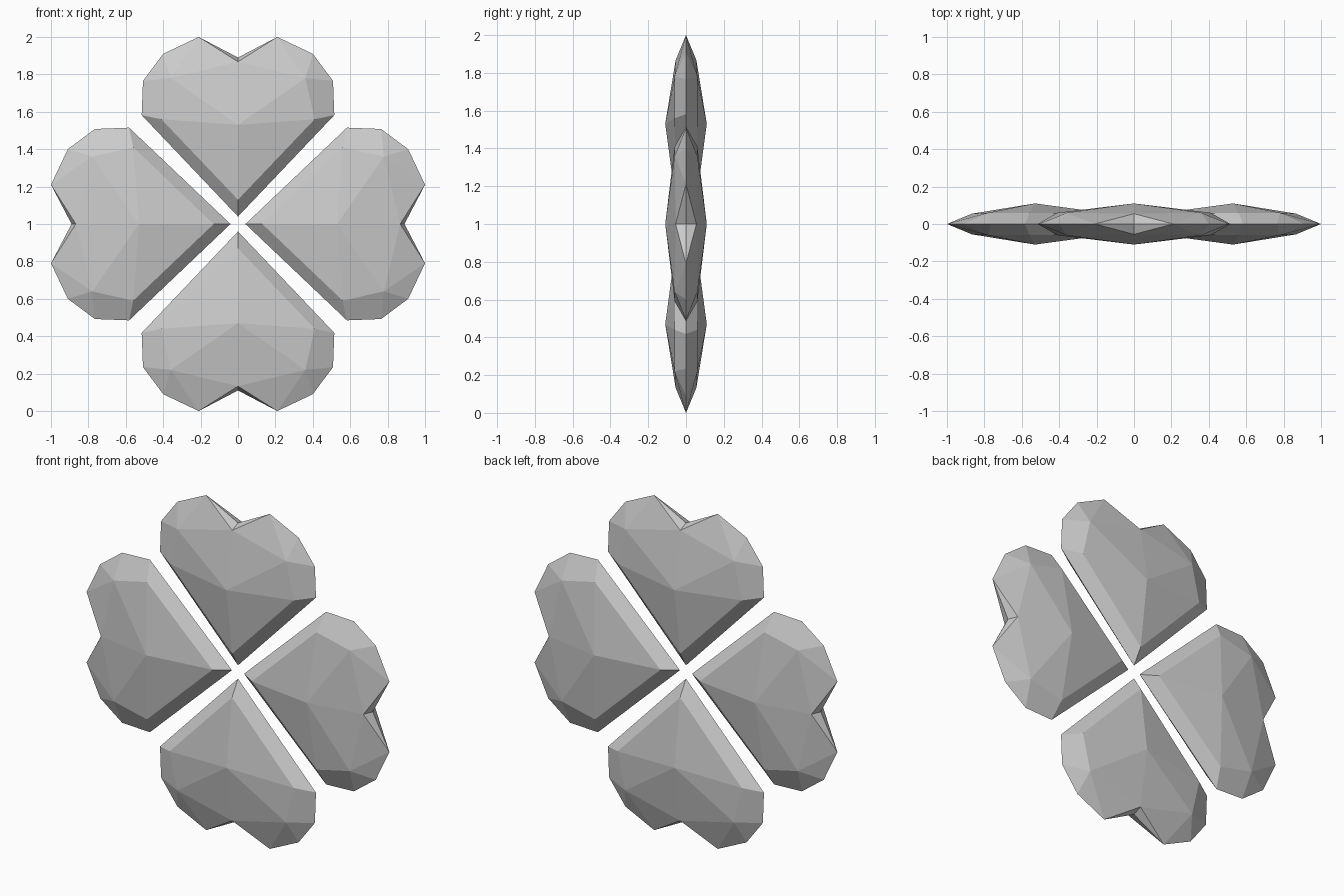
import bpy, bmesh
from math import sin, cos, pi

if "Cube" in bpy.data.objects:
    bpy.data.objects.remove(bpy.data.objects["Cube"])

# Half outline of one leaf: (sideways, outward) from the clover centre
RIM = [(0, 0.04), (0.515, 0.582), (0.508, 0.765), (0.40, 0.91), (0.21, 1.0), (0, 0.89)]
# Raised points on the face: (sideways, outward, height): tip, side, shoulder, notch
RAISED = [(0, 0.13, 0.056), (0.41, 0.56, 0.06), (0.36, 0.78, 0.06), (0, 0.867, 0.055)]
PEAK = (0, 0.53, 0.11)
# Faces between the rim (r) and raised points (i), peak is p
FACES = ["r0 r1 i1 i0", "r1 r2 i2 i1", "r2 r3 i2", "r3 r4 i2", "r4 i3 i2", "r4 r5 i3",
         "p i0 i1", "p i1 i2", "p i2 i3"]


def leaf(name, angle):
    bm = bmesh.new()
    c, s = cos(angle), sin(angle)

    def vert(u, v, h):
        return bm.verts.new((u * c + v * s, h, 1 - u * s + v * c))

    # Mirror the quarter surface left/right and front/back, then weld
    for side in (1, -1):
        for face in (1, -1):
            pts = {f"r{n}": vert(side * u, v, 0) for n, (u, v) in enumerate(RIM)}
            pts.update({f"i{n}": vert(side * u, v, face * h)
                        for n, (u, v, h) in enumerate(RAISED)})
            pts["p"] = vert(0, PEAK[1], face * PEAK[2])
            for f in FACES:
                bm.faces.new([pts[k] for k in f.split()])
    bmesh.ops.remove_doubles(bm, verts=bm.verts[:], dist=0.0005)
    bmesh.ops.recalc_face_normals(bm, faces=bm.faces[:])
    mesh = bpy.data.meshes.new(name)
    bm.to_mesh(mesh)
    bm.free()
    bpy.context.collection.objects.link(bpy.data.objects.new(name, mesh))


# Four leaves around the centre
for n, part in enumerate(("leaf_top", "leaf_right", "leaf_bottom", "leaf_left")):
    leaf(part, n * pi / 2)
